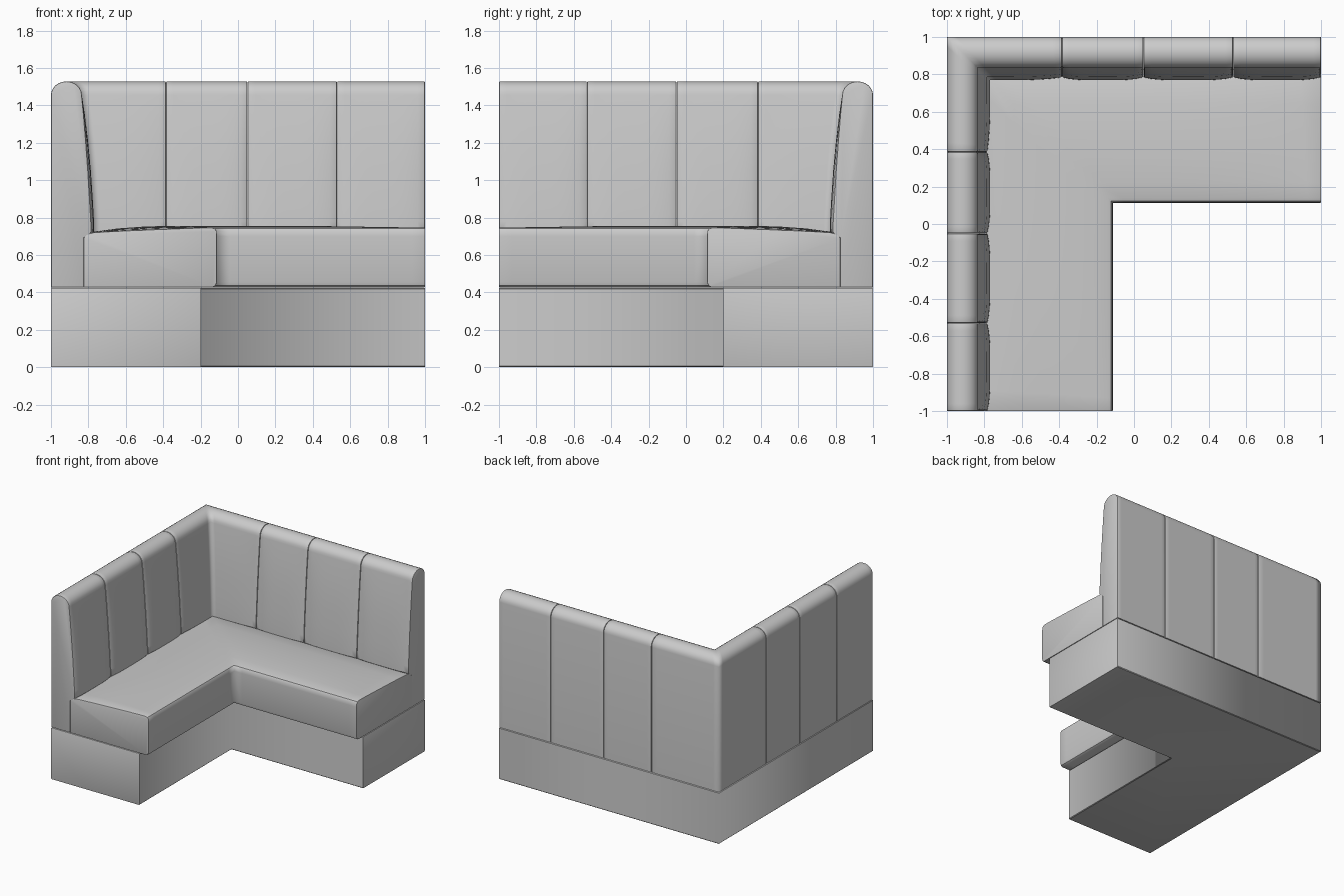
import bpy, bmesh, math

if "Cube" in bpy.data.objects:
    bpy.data.objects.remove(bpy.data.objects["Cube"])

# Mirror plane through the corner: x' = -y, y' = -x
mirror_plane = bpy.data.objects.new("corner_mirror_plane", None)
mirror_plane.rotation_euler = (0, 0, math.radians(45))
mirror_plane.hide_render = True
bpy.context.collection.objects.link(mirror_plane)


def sweep(name, profile, start, end, steps, bevel):
    """Sweep a (depth, height, depth bulge, height bulge) profile along the back arm.
    start=None mitres the part on the corner diagonal; the mirror makes the left arm."""
    bm = bmesh.new()
    rings = []
    for i in range(steps + 1):
        t = i / steps
        puff = 1 - t ** 4 if start is None else 1 - (2 * t - 1) ** 4
        ring = []
        for d, z, bd, bz in profile:
            depth = d + bd * puff
            a = depth - 1 if start is None else start
            ring.append(bm.verts.new((a + (end - a) * t, 1 - depth, z + bz * puff)))
        rings.append(ring)
    n = len(profile)
    for r0, r1 in zip(rings, rings[1:]):
        for j in range(n):
            k = (j + 1) % n
            bm.faces.new((r0[j], r0[k], r1[k], r1[j]))
    caps = [bm.faces.new(rings[-1])]
    if start is not None:
        caps.append(bm.faces.new(rings[0][::-1]))
    bmesh.ops.recalc_face_normals(bm, faces=bm.faces)
    edges = [e for f in caps for e in f.edges]
    bmesh.ops.bevel(bm, geom=edges, offset=bevel, segments=2,
                    profile=0.5, affect='EDGES', clamp_overlap=True)
    mesh = bpy.data.meshes.new(name)
    bm.to_mesh(mesh)
    bm.free()
    for p in mesh.polygons:
        p.use_smooth = True
    mesh.set_sharp_from_angle(angle=math.radians(35))
    ob = bpy.data.objects.new(name, mesh)
    bpy.context.collection.objects.link(ob)
    mod = ob.modifiers.new("other_arm", 'MIRROR')
    mod.mirror_object = mirror_plane
    mod.merge_threshold = 0.0005
    return ob


# Plinth
c = 0.005
base = [(c, 0), (0, c), (0, 0.424 - c), (c, 0.424),
        (0.803 - c, 0.424), (0.803, 0.424 - c), (0.803, c), (0.803 - c, 0)]
sweep("plinth", [(d, z, 0, 0) for d, z in base], None, 1, 1, 0.004)

# Seat cushion, crowned on top with rounded front edges
seat = [(0.175, 0.427, 0, 0), (0.175, 0.69, 0, 0), (0.19, 0.71, 0, 0),
        (0.23, 0.721, 0, 0.004), (0.36, 0.728, 0, 0.014), (0.50, 0.734, 0, 0.018),
        (0.65, 0.740, 0, 0.016), (0.78, 0.745, 0, 0.008), (0.86, 0.746, 0, 0),
        (0.877, 0.741, 0, 0), (0.886, 0.726, 0, 0), (0.887, 0.70, 0, 0),
        (0.887, 0.455, 0, 0), (0.881, 0.436, 0, 0), (0.865, 0.427, 0, 0)]
sweep("seat", seat, None, 1, 16, 0.005)

# Backrest profile: flat rear, half round top, sloping puffed front
back = [(0, 0.427, 0, 0)]
for i in range(13):
    a = math.pi * (1 - i / 12)
    back.append((0.0825 + 0.0825 * math.cos(a), 1.455 + 0.073 * math.sin(a), 0, 0))
back += [(0.175, 1.35, 0.006, 0), (0.187, 1.2, 0.012, 0), (0.198, 1.05, 0.015, 0),
         (0.207, 0.9, 0.016, 0), (0.214, 0.78, 0.016, 0), (0.216, 0.725, 0.015, 0),
         (0.205, 0.708, 0.010, 0), (0.175, 0.69, 0, 0), (0.175, 0.427, 0, 0)]

# Backrest panels divided by stitched grooves
gap = 0.001
seams = [None, -0.385, 0.05, 0.53, 1 + gap]
for i in range(4):
    s = seams[i]
    sweep(f"backrest_panel_{i + 1}", back, None if s is None else s + gap,
          seams[i + 1] - gap, 12, 0.006)
